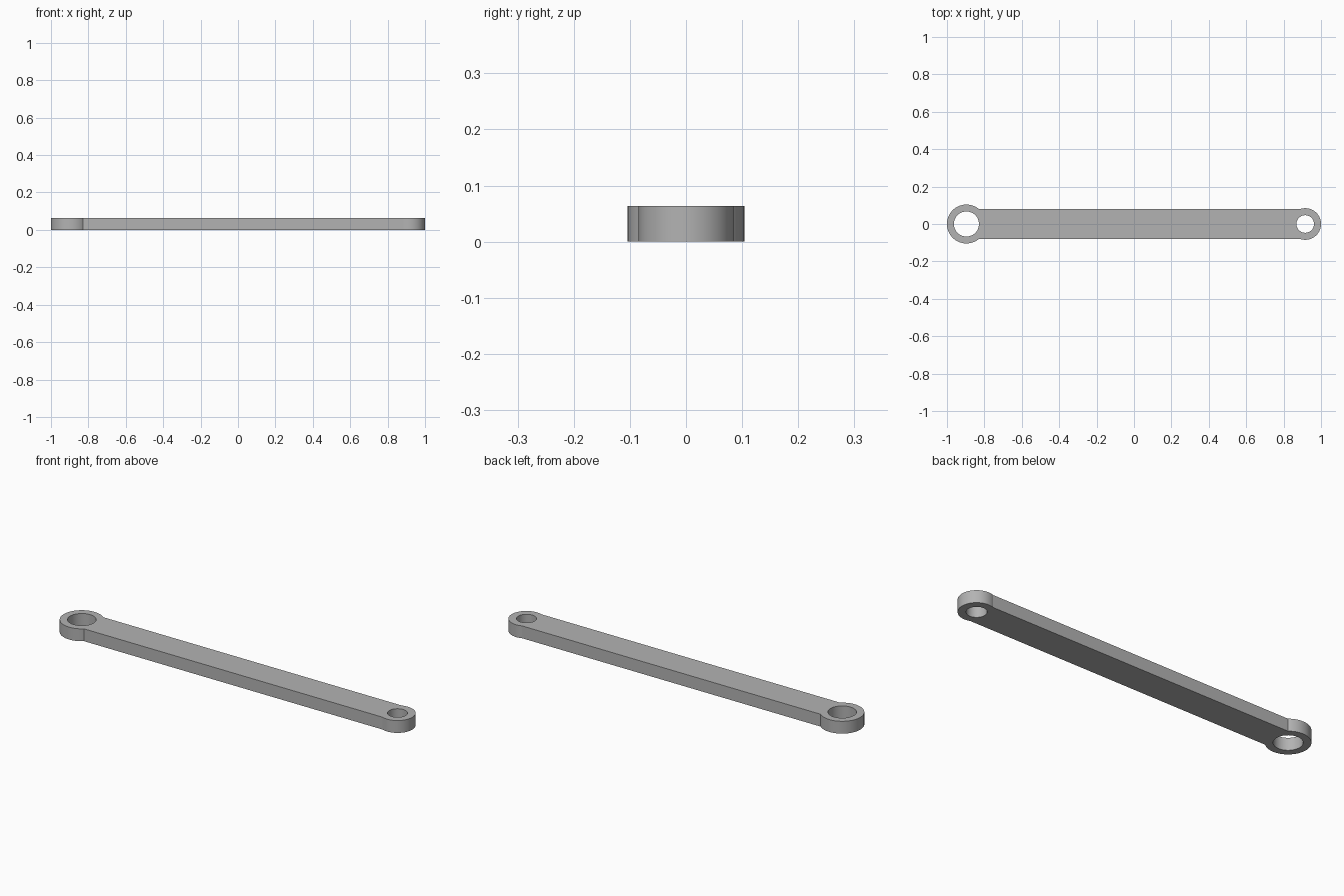
import bpy
import bmesh
from math import asin, cos, sin, pi, radians

cube = bpy.data.objects.get("Cube")
if cube:
    bpy.data.objects.remove(cube, do_unlink=True)

HEIGHT = 0.064
BAR_HALF = 0.079
BIG_X, BIG_R, BIG_HOLE = -0.896, 0.104, 0.067
SMALL_X, SMALL_R, SMALL_HOLE = 0.9155, 0.0845, 0.047
STEPS = 64


def arc(x, r, start, end, steps=STEPS):
    """Points along an arc centred on the long axis, both ends included."""
    angles = [start + (end - start) * i / steps for i in range(steps + 1)]
    return [(x + r * cos(a), r * sin(a)) for a in angles]


def add_loop(curve, points):
    spline = curve.splines.new("POLY")
    spline.points.add(len(points) - 1)
    for p, (x, y) in zip(spline.points, points):
        p.co = (x, y, 0, 1)
    spline.use_cyclic_u = True


# Outline: two rounded eyes joined by the straight bar
big_join = asin(BAR_HALF / BIG_R)
small_join = pi - asin(BAR_HALF / SMALL_R)
outline = arc(BIG_X, BIG_R, big_join, 2 * pi - big_join)
outline += arc(SMALL_X, SMALL_R, -small_join, small_join)

profile = bpy.data.curves.new("link_profile", "CURVE")
profile.dimensions = "2D"
profile.fill_mode = "BOTH"
profile.extrude = HEIGHT / 2
add_loop(profile, outline)

# Pin holes
for x, r in ((BIG_X, BIG_HOLE), (SMALL_X, SMALL_HOLE)):
    add_loop(profile, arc(x, r, 0, 2 * pi)[:-1])

# Turn the extruded profile into a clean solid
source = bpy.data.objects.new("profile_source", profile)
bpy.context.collection.objects.link(source)
bpy.context.view_layer.update()
evaluated = source.evaluated_get(bpy.context.evaluated_depsgraph_get())
mesh = bpy.data.meshes.new_from_object(evaluated)
bpy.data.objects.remove(source, do_unlink=True)

bm = bmesh.new()
bm.from_mesh(mesh)
bmesh.ops.remove_doubles(bm, verts=bm.verts, dist=0.0001)
bmesh.ops.translate(bm, verts=bm.verts, vec=(0, 0, HEIGHT / 2))
bmesh.ops.recalc_face_normals(bm, faces=bm.faces)
bm.to_mesh(mesh)
bm.free()

# Single grey metal colour
grey = bpy.data.materials.new("grey_metal")
grey.use_nodes = True
colour = (0.45, 0.45, 0.45, 1)
grey.diffuse_color = colour
grey.node_tree.nodes["Principled BSDF"].inputs["Base Color"].default_value = colour
mesh.materials.clear()
mesh.materials.append(grey)

link = bpy.data.objects.new("link_arm", mesh)
bpy.context.collection.objects.link(link)
bpy.ops.object.select_all(action="DESELECT")
link.select_set(True)
bpy.context.view_layer.objects.active = link
bpy.ops.object.shade_smooth_by_angle(angle=radians(15))
